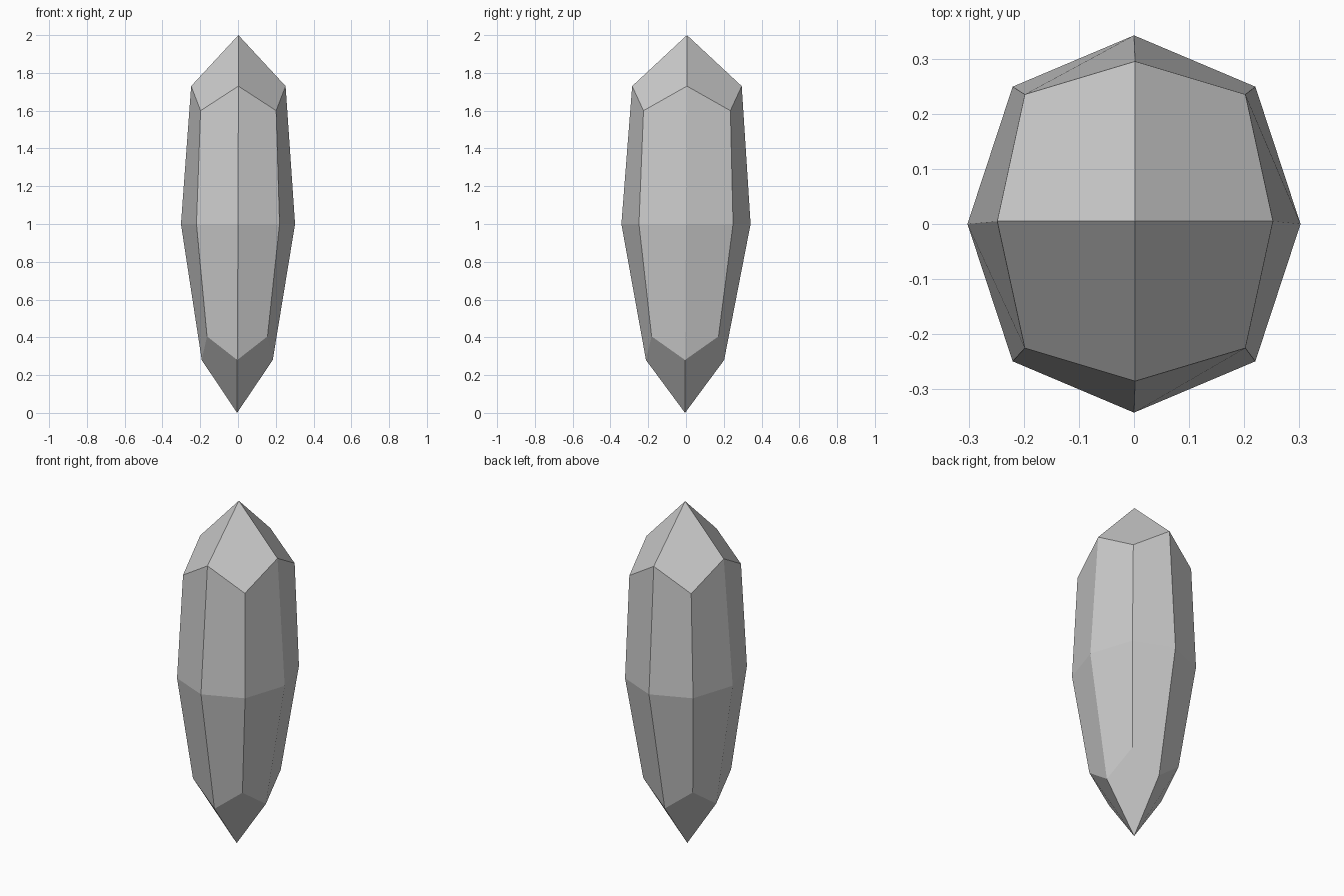
import bpy, bmesh

if "Cube" in bpy.data.objects:
    bpy.data.objects.remove(bpy.data.objects["Cube"])

bm = bmesh.new()


def ring(axis_x, axis_y, axis_z, diag_x, diag_y, diag_z, shift_x, shift_y):
    """Eight points: four on the axes, four between them."""
    signs = [(1, 0), (1, 1), (0, 1), (-1, 1), (-1, 0), (-1, -1), (0, -1), (1, -1)]
    verts = []
    for sx, sy in signs:
        diagonal = sx and sy
        rx, ry, z = (diag_x, diag_y, diag_z) if diagonal else (axis_x, axis_y, axis_z)
        verts.append(bm.verts.new((sx * rx + shift_x, sy * ry + shift_y, z)))
    return verts


# Crystal body: three rings
lower = ring(0.188, 0.207, 0.28, 0.16, 0.177, 0.405, -0.004, -0.005)
middle = ring(0.302, 0.342, 1.0, 0.22, 0.249, 1.0, 0, 0)
upper = ring(0.25, 0.29, 1.73, 0.20, 0.23, 1.6, 0.002, 0.005)
for a, b in ((lower, middle), (middle, upper)):
    for i in range(8):
        j = (i + 1) % 8
        bm.faces.new((a[i], a[j], b[j], b[i]))

# Points at both ends, closed with four kite facets each
tip = bm.verts.new((0.002, 0.005, 2.0))
foot = bm.verts.new((-0.005, -0.005, 0.0))
for i in range(0, 8, 2):
    j = (i + 2) % 8
    bm.faces.new((tip, upper[i], upper[i + 1], upper[j]))
    bm.faces.new((foot, lower[j], lower[i + 1], lower[i]))

bmesh.ops.recalc_face_normals(bm, faces=bm.faces)
mesh = bpy.data.meshes.new("crystal")
bm.to_mesh(mesh)
bm.free()
bpy.context.collection.objects.link(bpy.data.objects.new("crystal", mesh))
